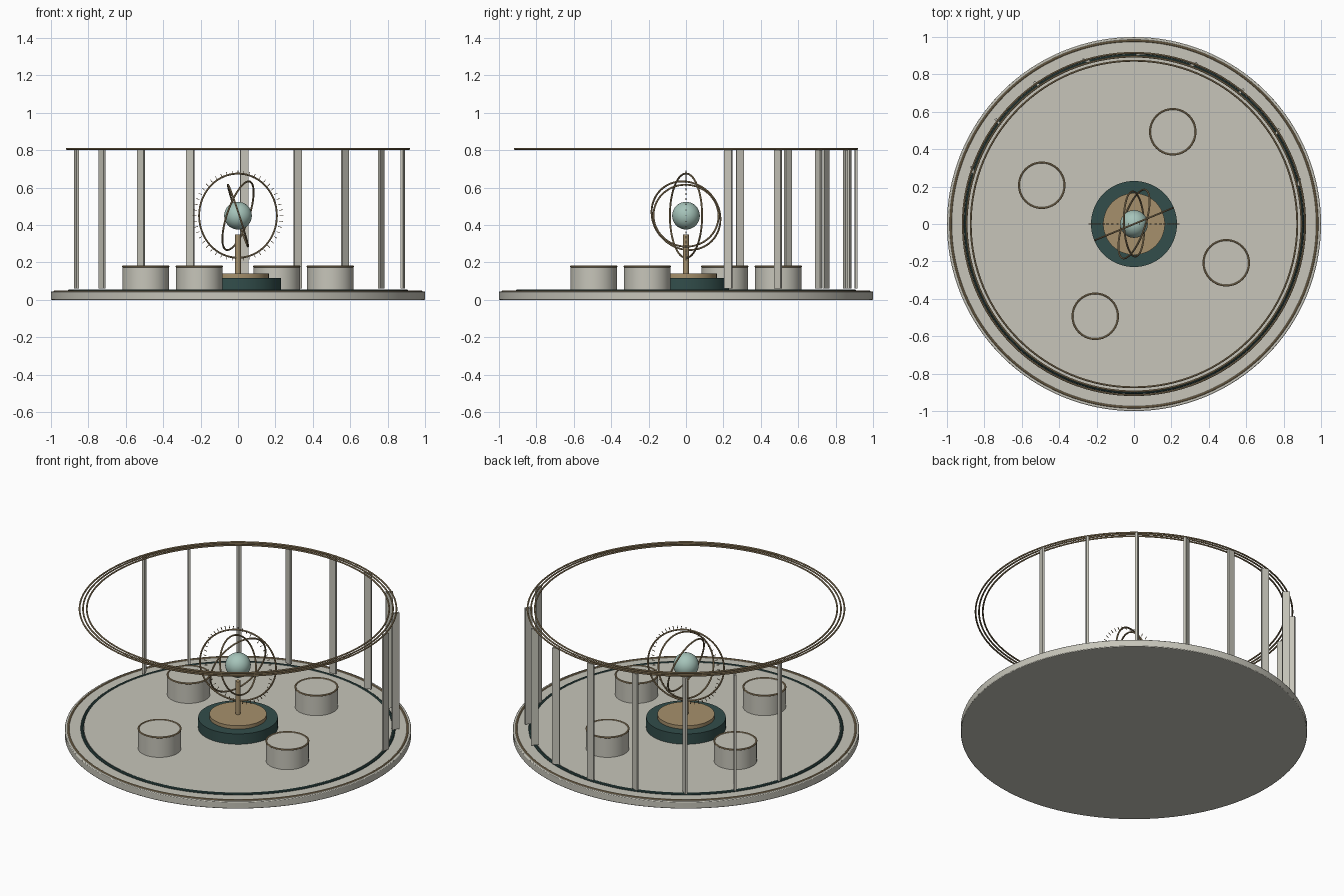
import bpy
import math
from mathutils import Vector, Matrix

old = bpy.data.objects.get("Cube")
if old:
    bpy.data.objects.remove(old, do_unlink=True)


def material(name, r, g, b):
    m = bpy.data.materials.new(name)
    m.use_nodes = True
    m.diffuse_color = (r, g, b, 1)
    m.node_tree.nodes["Principled BSDF"].inputs["Base Color"].default_value = (r, g, b, 1)
    return m


stone = material("pale stone", .57, .56, .49)
brass = material("aged brass", .38, .28, .15)
green = material("dark green", .032, .075, .07)
glass = material("pale teal", .38, .55, .49)


def finish(name, mat, smooth=True):
    ob = bpy.context.object
    ob.name = name
    ob.data.materials.append(mat)
    if smooth:
        bpy.ops.object.shade_smooth_by_angle(angle=math.radians(35))
    return ob


def disc(name, mat, radius, z0, z1, x=0, y=0, sides=64, bevel=0):
    bpy.ops.mesh.primitive_cylinder_add(vertices=sides, radius=radius, depth=z1 - z0,
                                        location=(x, y, (z0 + z1) / 2))
    ob = finish(name, mat)
    if bevel:
        mod = ob.modifiers.new("edge", "BEVEL")
        mod.width = bevel
        mod.segments = 2
    return ob


def ring(name, mat, radius, thick, loc, normal=(0, 0, 1), sides=96):
    bpy.ops.mesh.primitive_torus_add(major_radius=radius, minor_radius=thick,
                                     major_segments=sides, minor_segments=10, location=loc)
    ob = finish(name, mat)
    ob.rotation_euler = Vector(normal).to_track_quat('Z', 'Y').to_euler()
    return ob


def box(name, mat, size, matrix):
    bpy.ops.mesh.primitive_cube_add(size=1)
    ob = finish(name, mat, False)
    ob.data.transform(Matrix.Diagonal((*size, 1)))
    ob.matrix_world = matrix
    return ob


# Round platform with inlaid rings
disc("platform", stone, 1, 0, .045, sides=128, bevel=.004)
disc("floor", stone, .89, .04, .052, sides=128)
ring("platform_edge_trim", brass, .98, .006, (0, 0, .045), sides=128)
ring("floor_inlay", green, .9, .009, (0, 0, .047), sides=128)

# Arc of slats behind the display
for i in range(9):
    a = math.radians(14.3 + 18.4 * i)
    place = Matrix.Translation((.91 * math.cos(a), .91 * math.sin(a), .43))
    box(f"slat_{i + 1}", stone, (.014, .043, .74), place @ Matrix.Rotation(-a, 4, 'Z'))

# Overhead hoops
for i, radius in enumerate((.915, .895, .873)):
    ring(f"overhead_hoop_{i + 1}", brass, radius, .005, (0, 0, .807), sides=128)

# Four drum seats with brass rims
for i in range(4):
    a = math.radians(67.2 + 90 * i)
    x, y = .535 * math.cos(a), .535 * math.sin(a)
    disc(f"drum_{i + 1}", stone, .124, .052, .178, x, y)
    ring(f"drum_rim_{i + 1}", brass, .122, .005, (x, y, .178), sides=64)

# Central pedestal
disc("pedestal_base", green, .23, .052, .118)
disc("pedestal_plate", brass, .165, .118, .14)
disc("pedestal_stem", brass, .015, .14, .35, sides=24)

# Globe inside three tilted rings
centre = (0, 0, .45)
bpy.ops.mesh.primitive_uv_sphere_add(segments=40, ring_count=20, radius=.074, location=centre)
bpy.ops.object.shade_smooth()
finish("globe", glass, False)
turn = math.radians(22.5)
ring("meridian_ring", brass, .225, .005, centre, (math.sin(turn), -math.cos(turn), 0))
ring("outer_orbit_ring", brass, .193, .005, centre, (.90, -.30, -.31))
ring("inner_orbit_ring", brass, .174, .005, centre, (.95, .04, .31))

# Fine scale marks around the globe
for i in range(48):
    spin = Matrix.Rotation(math.tau * i / 48, 4, 'Y')
    box(f"scale_mark_{i + 1}", brass, (.02, .003, .003),
        Matrix.Translation(centre) @ spin @ Matrix.Translation((.232, 0, 0)))
